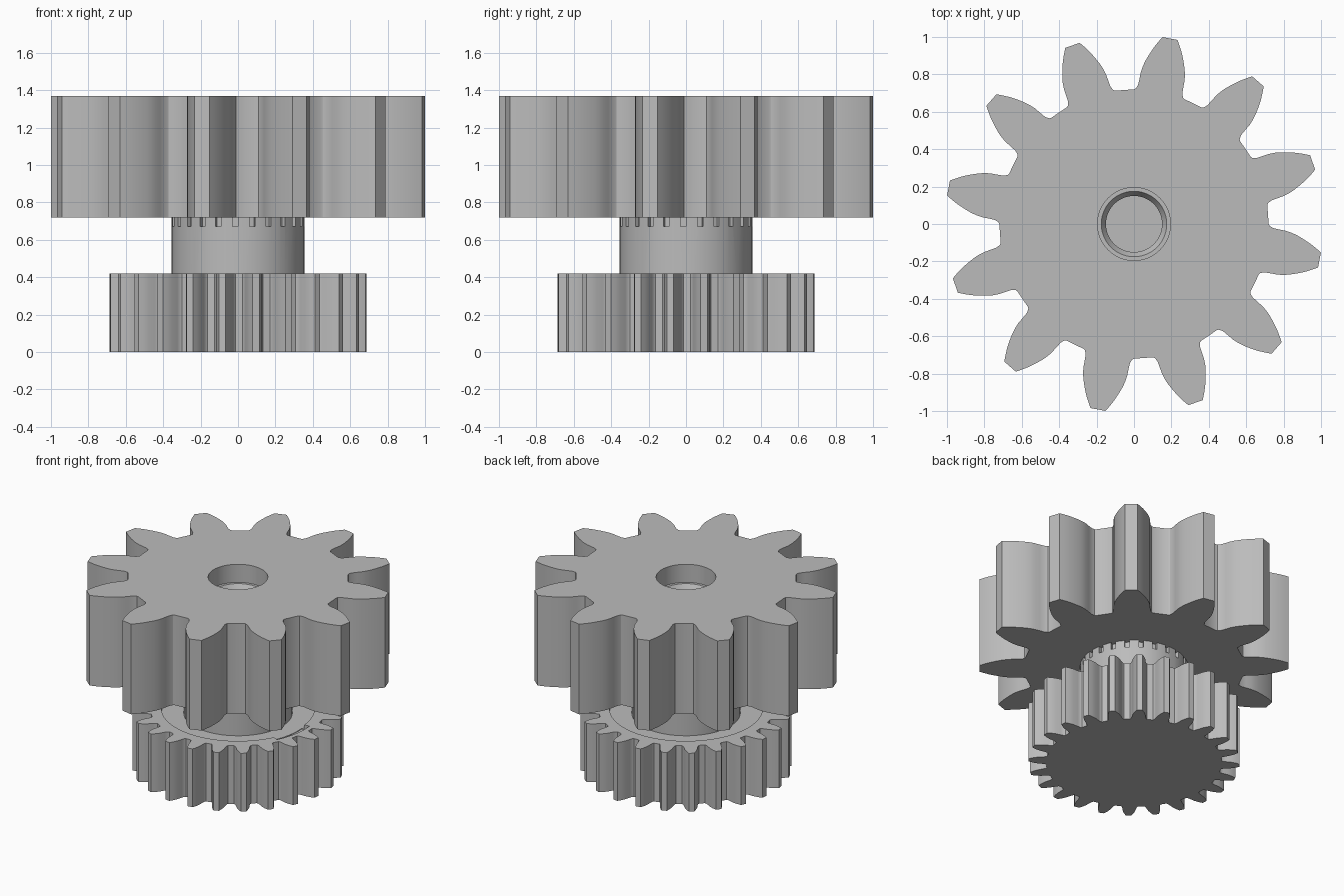
import bpy
import bmesh
from math import sin, cos, pi, radians
from mathutils import Matrix, Vector

cube = bpy.data.objects.get("Cube")
if cube:
    bpy.data.objects.remove(cube, do_unlink=True)

grey = bpy.data.materials.new("plain_grey")
grey.use_nodes = True
COLOUR = (0.5, 0.5, 0.5, 1)
grey.diffuse_color = COLOUR
grey.node_tree.nodes["Principled BSDF"].inputs["Base Color"].default_value = COLOUR


def finish(name, bm):
    bmesh.ops.recalc_face_normals(bm, faces=bm.faces)
    mesh = bpy.data.meshes.new(name)
    bm.to_mesh(mesh)
    bm.free()
    mesh.materials.append(grey)
    ob = bpy.data.objects.new(name, mesh)
    bpy.context.collection.objects.link(ob)
    return ob


def polar(r, degrees):
    a = radians(degrees)
    return r * cos(a), r * sin(a)


def prism(name, outline, z0, z1):
    """Extrude a flat outline upwards."""
    bm = bmesh.new()
    face = bm.faces.new([bm.verts.new((x, y, z0)) for x, y in outline])
    grown = bmesh.ops.extrude_face_region(bm, geom=[face])["geom"]
    top = [v for v in grown if isinstance(v, bmesh.types.BMVert)]
    bmesh.ops.translate(bm, verts=top, vec=(0, 0, z1 - z0))
    return finish(name, bm)


def lathe(name, profile, steps=64):
    """Spin an (r, z) profile around the z axis."""
    bm = bmesh.new()
    verts = [bm.verts.new((r, 0, z)) for r, z in profile]
    edges = [bm.edges.new(pair) for pair in zip(verts, verts[1:])]
    bmesh.ops.spin(bm, geom=verts + edges, cent=(0, 0, 0), axis=(0, 0, 1),
                   angle=2 * pi, steps=steps)
    bmesh.ops.remove_doubles(bm, verts=bm.verts, dist=0.0005)
    return finish(name, bm)


def gear(name, teeth, phase, half_tooth, z0, z1):
    """half_tooth lists (radius, degrees from the tooth centre), root to tip."""
    outline = []
    for i in range(teeth):
        mid = phase + i * 360 / teeth
        outline += [polar(r, mid - a) for r, a in half_tooth]
        outline += [polar(r, mid + a) for r, a in reversed(half_tooth)]
    return prism(name, outline, z0, z1)


def cut(ob, *cutters):
    for cutter in cutters:
        mod = ob.modifiers.new("cut", 'BOOLEAN')
        mod.operation = 'DIFFERENCE'
        mod.solver = 'EXACT'
        mod.object = cutter
    graph = bpy.context.evaluated_depsgraph_get()
    mesh = bpy.data.meshes.new_from_object(ob.evaluated_get(graph))
    ob.modifiers.clear()
    ob.data = mesh


# Main parts
large_gear = gear("large_gear", 12, 19,
                  [(0.72, 11), (0.725, 10.2), (0.745, 9.3), (0.78, 8.8),
                   (0.815, 8.4), (0.845, 7.8), (0.873, 7.05), (0.91, 5.9),
                   (0.95, 4.6), (0.985, 3.3), (1.011, 2.3)], 0.72, 1.37)
small_gear = gear("small_gear", 24, 8,
                  [(0.573, 5.6), (0.58, 4.9), (0.6, 4.3), (0.635, 3.6),
                   (0.665, 2.6), (0.69, 1.5)], 0, 0.42)
hub = lathe("hub", [(0, 0.37), (0.355, 0.37), (0.355, 0.72), (0, 0.72)])

# Stepped bore with a tapered throat
bore = lathe("bore_cutter", [(0, 0.42), (0.15, 0.42), (0.15, 1.2), (0.175, 1.24),
                             (0.195, 1.24), (0.195, 1.5), (0, 1.5)])

# Shallow round recess and short arc slot on top of the small gear
recess = lathe("recess_cutter", [(0, 0.39), (0.5, 0.39), (0.5, 0.5), (0, 0.5)])
arc = range(-27, 6, 4)
slot = prism("slot_cutter", [polar(0.54, a) for a in arc]
             + [polar(0.48, a) for a in reversed(arc)], 0.385, 0.5)

# Ring of small notches at the top of the hub
bm = bmesh.new()
for i in range(24):
    spin = Matrix.Rotation(radians(12.6 + i * 15), 4, 'Z')
    shift = Matrix.Translation(Vector((0.36, 0, 0.72)))
    size = Matrix.Diagonal((0.06, 0.03, 0.1, 1))
    bmesh.ops.create_cube(bm, size=1, matrix=spin @ shift @ size)
notches = finish("notch_cutter", bm)

cut(large_gear, bore)
cut(hub, bore, notches)
cut(small_gear, recess, slot)
for helper in (bore, recess, slot, notches):
    bpy.data.objects.remove(helper, do_unlink=True)

# Smooth flanks, crisp edges
bpy.ops.object.select_all(action='DESELECT')
for ob in (large_gear, small_gear, hub):
    ob.select_set(True)
bpy.context.view_layer.objects.active = large_gear
bpy.ops.object.shade_smooth_by_angle(angle=radians(30))
